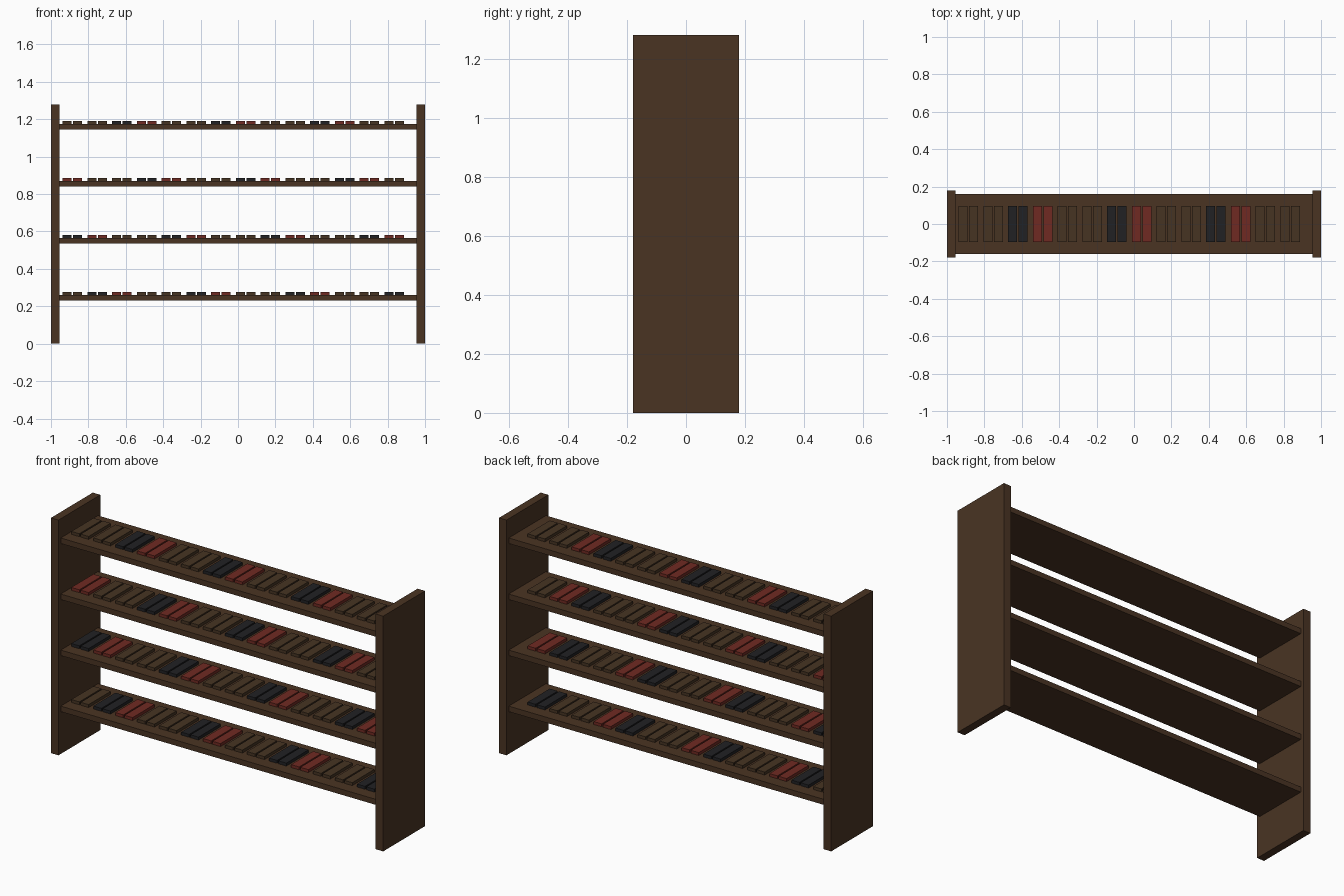
import bpy

if "Cube" in bpy.data.objects:
    bpy.data.objects.remove(bpy.data.objects["Cube"])


def material(name, rgb):
    m = bpy.data.materials.new(name)
    m.diffuse_color = (*rgb, 1.0)
    m.use_nodes = True
    m.node_tree.nodes["Principled BSDF"].inputs["Base Color"].default_value = m.diffuse_color
    return m


wood = material("dark_wood", (0.068, 0.034, 0.0165))
brown = material("brown_leather", (0.061, 0.034, 0.0165))
black = material("black_leather", (0.0152, 0.0152, 0.0170))
red = material("red_leather", (0.162, 0.0232, 0.0160))


def box(name, center, size, mat):
    bpy.ops.mesh.primitive_cube_add(size=1, location=center)
    ob = bpy.context.object
    ob.name = name
    ob.scale = size
    bpy.ops.object.transform_apply(location=False, rotation=False, scale=True)
    ob.data.materials.append(mat)
    return ob


HEIGHT, SIDE = 1.28, 0.045
SHELF_T, SHOE_H = 0.03, 0.016

# Upright end panels
for label, s in (("left", -1), ("right", 1)):
    box(f"{label}_side_panel", (s * (1 - SIDE / 2), 0, HEIGHT / 2),
        (SIDE, 0.36, HEIGHT), wood)

# Four shelves, each carrying fourteen pairs of flat shoes;
# the colour cycle shifts by one pair on every level
cycle = (brown, brown, black, red)
for level in range(1, 5):
    top = 0.26 + 0.305 * (level - 1)
    box(f"shelf_{level}", (0, 0, top - SHELF_T / 2),
        (2 - 2 * SIDE, 0.32, SHELF_T), wood)
    for i in range(14):
        x = -0.885 + 0.1323 * i
        for foot, s in (("left", -1), ("right", 1)):
            box(f"shoe_{level}_{i + 1}_{foot}",
                (x + s * 0.028, 0, top + SHOE_H / 2),
                (0.048, 0.19, SHOE_H), cycle[(i + level) % 4])
